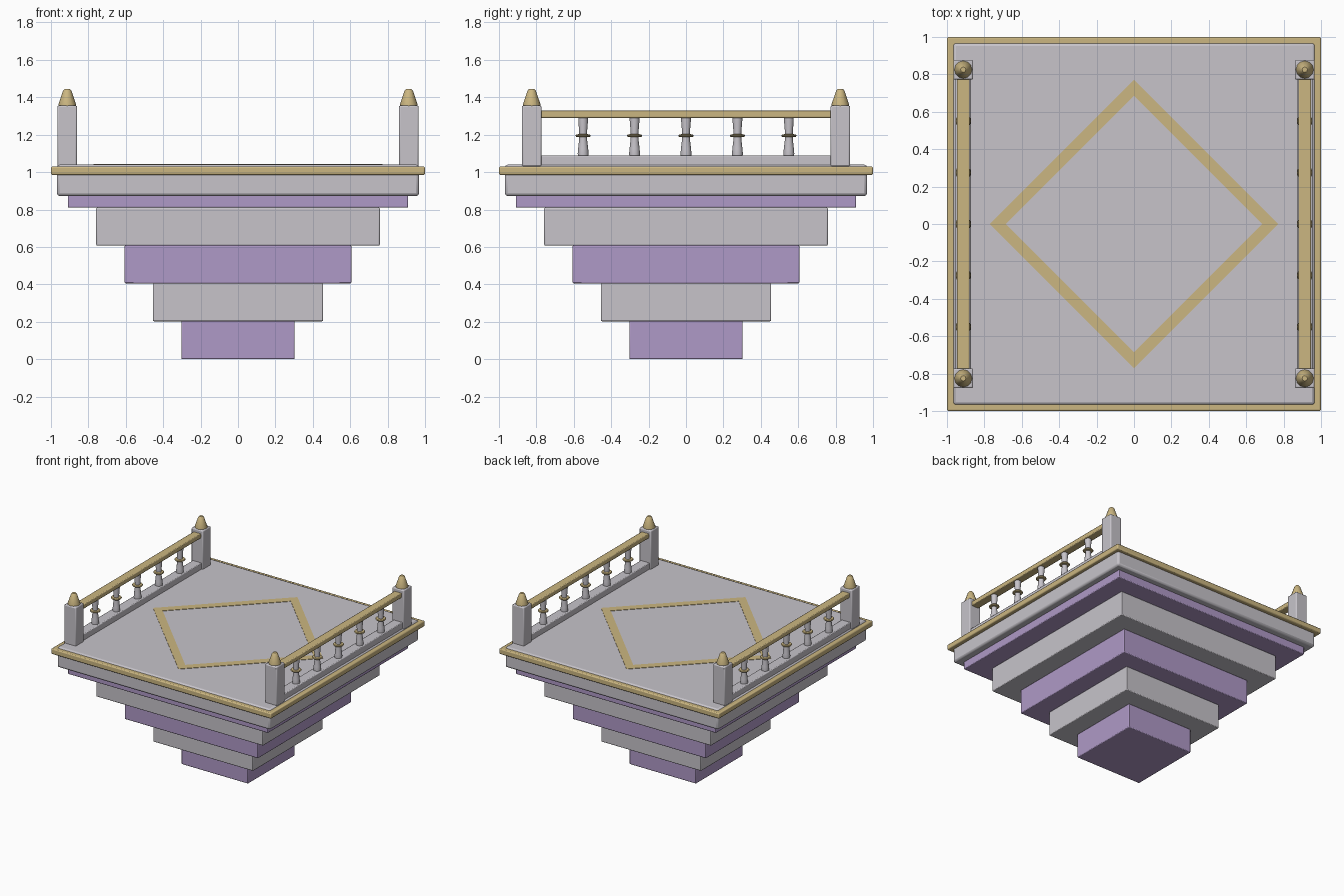
import bpy, math

if "Cube" in bpy.data.objects:
    bpy.data.objects.remove(bpy.data.objects["Cube"], do_unlink=True)


def material(name, rgb):
    m = bpy.data.materials.new(name)
    m.use_nodes = True
    m.diffuse_color = (*rgb, 1)
    m.node_tree.nodes["Principled BSDF"].inputs["Base Color"].default_value = (*rgb, 1)
    return m


stone = material("pale stone", (0.57, 0.55, 0.59))
purple = material("soft purple", (0.43, 0.32, 0.57))
gold = material("muted gold", (0.60, 0.47, 0.22))


def mesh_object(name, verts, faces, mat):
    me = bpy.data.meshes.new(name)
    me.from_pydata(verts, [], faces)
    me.materials.append(mat)
    ob = bpy.data.objects.new(name, me)
    bpy.context.collection.objects.link(ob)
    return ob


def box(name, x, y, half_x, half_y, low, high, mat, bevel=0.006):
    """Box between two heights, with rounded edges."""
    bpy.ops.mesh.primitive_cube_add(size=2, location=(x, y, (low + high) / 2))
    ob = bpy.context.object
    ob.name = name
    ob.scale = (half_x, half_y, (high - low) / 2)
    bpy.ops.object.transform_apply(location=False, rotation=False, scale=True)
    ob.data.materials.append(mat)
    mod = ob.modifiers.new("soft edges", "BEVEL")
    mod.width, mod.segments = bevel, 2
    bpy.ops.object.shade_smooth_by_angle(angle=math.radians(35))
    return ob


def turned(name, x, y, profile, mat, sides=16):
    """Capped solid of revolution from (radius, height) pairs."""
    verts = [(r * math.cos(math.tau * i / sides), r * math.sin(math.tau * i / sides), z)
             for r, z in profile for i in range(sides)]
    faces = [(k * sides + i, k * sides + (i + 1) % sides,
              (k + 1) * sides + (i + 1) % sides, (k + 1) * sides + i)
             for k in range(len(profile) - 1) for i in range(sides)]
    faces.append(tuple(reversed(range(sides))))
    faces.append(tuple(range(len(verts) - sides, len(verts))))
    ob = mesh_object(name, verts, faces, mat)
    ob.location = (x, y, 0)
    bpy.ops.object.select_all(action="DESELECT")
    ob.select_set(True)
    bpy.context.view_layer.objects.active = ob
    bpy.ops.object.shade_smooth_by_angle(angle=math.radians(35))
    return ob


# Inverted stepped base
for i in range(5):
    half = 0.303 + 0.1517 * i
    top = 0.205 * (i + 1) if i < 4 else 0.9
    box(f"base_tier_{i + 1}", 0, 0, half, half, 0.2025 * i, min(top, 0.2025 * (i + 1)),
        stone if i % 2 else purple)

# Platform slab and its gold edge
box("platform_slab", 0, 0, 0.968, 0.968, 0.872, 1.04, stone, 0.016)
box("platform_trim", 0, 0, 1.0, 1.0, 0.985, 1.03, gold, 0.008)

# Diamond inlay on the floor
diamond = [(1, 0), (0, 1), (-1, 0), (0, -1)]
outer, inner = 0.772, 0.685
verts = [(r * x, r * y, z) for z in (1.036, 1.043) for r in (outer, inner) for x, y in diamond]
faces = []
for i in range(4):
    j = (i + 1) % 4
    faces += [(8 + i, 8 + j, 12 + j, 12 + i), (j, i, 4 + i, 4 + j),
              (i, j, 8 + j, 8 + i), (4 + j, 4 + i, 12 + i, 12 + j)]
mesh_object("floor_diamond", verts, faces, gold)

# Side balustrades
finial = [(0.047, 1.353), (0.047, 1.362), (0.022, 1.436), (0.014, 1.445)]
baluster = [(0.028, 1.085), (0.029, 1.10), (0.027, 1.125), (0.021, 1.175),
            (0.021, 1.215), (0.026, 1.275), (0.026, 1.295)]
ring = [(0.022, 1.187), (0.037, 1.189), (0.041, 1.195), (0.037, 1.201), (0.022, 1.203)]
for side, x in (("left", 0.913), ("right", -0.913)):
    for end, y in (("front", -0.825), ("back", 0.825)):
        box(f"{side}_{end}_post", x, y, 0.053, 0.053, 1.03, 1.355, stone, 0.008)
        turned(f"{side}_{end}_finial", x, y, finial, gold, 12)
    box(f"{side}_bottom_rail", x, 0, 0.041, 0.79, 1.03, 1.09, stone)
    box(f"{side}_handrail", x, 0, 0.034, 0.79, 1.29, 1.328, gold)
    for i in range(5):
        y = 0.275 * (i - 2)
        turned(f"{side}_baluster_{i + 1}", x, y, baluster, stone)
        turned(f"{side}_baluster_ring_{i + 1}", x, y, ring, gold)
